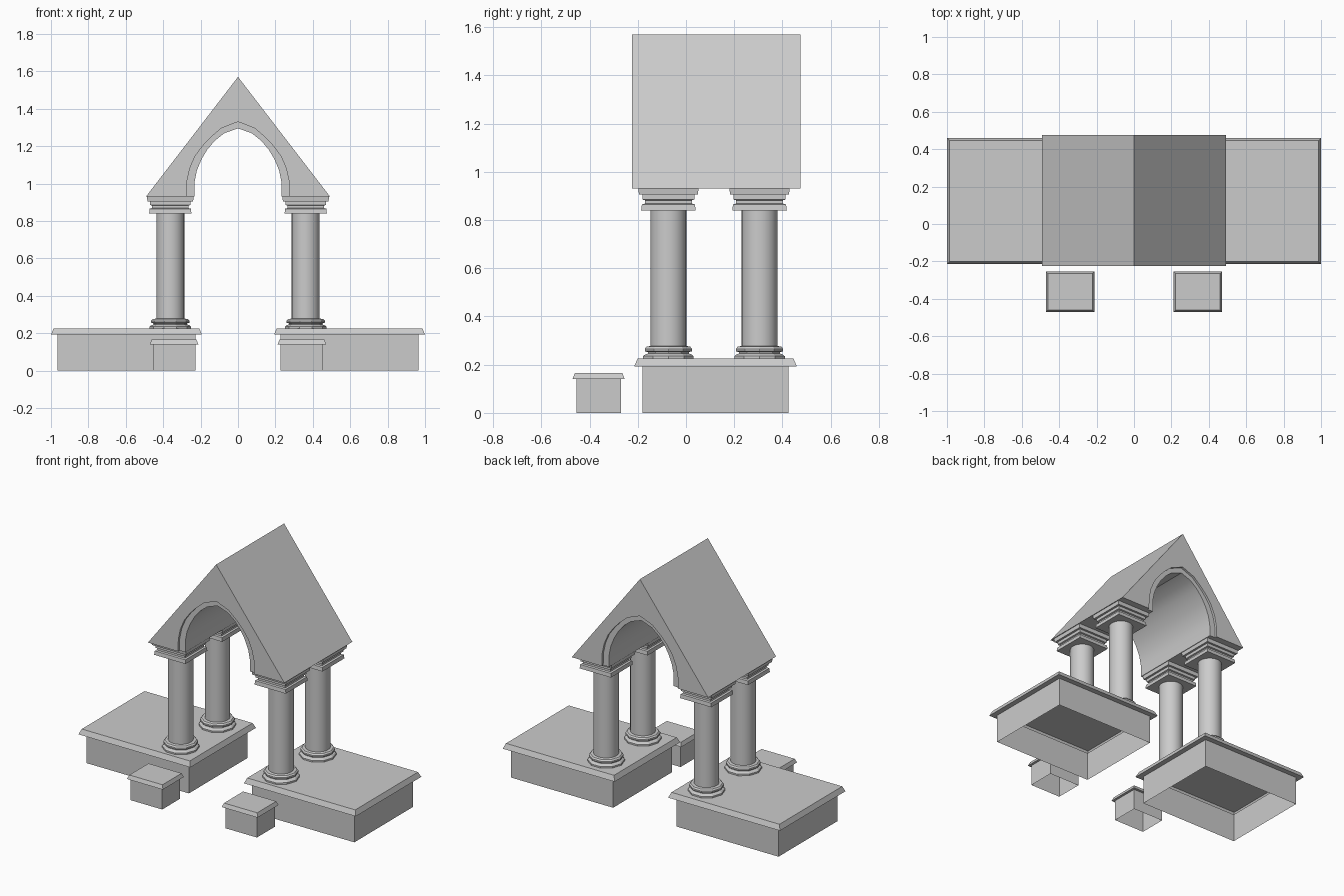
import bpy, bmesh
from math import cos, sin, tau

if "Cube" in bpy.data.objects:
    bpy.data.objects.remove(bpy.data.objects["Cube"])


def finish(name, bm, smooth=False):
    bmesh.ops.remove_doubles(bm, verts=bm.verts, dist=1e-5)
    bmesh.ops.recalc_face_normals(bm, faces=bm.faces)
    me = bpy.data.meshes.new(name)
    bm.to_mesh(me)
    bm.free()
    ob = bpy.data.objects.new(name, me)
    bpy.context.collection.objects.link(ob)
    if smooth:
        bpy.context.view_layer.objects.active = ob
        ob.select_set(True)
        bpy.ops.object.shade_smooth_by_angle(angle=0.6)
        ob.select_set(False)
    return ob


def loft(bm, loops, closed=True):
    rows = [[bm.verts.new(p) for p in lp] for lp in loops]
    n = len(rows[0])
    for a, b in zip(rows, rows[1:]):
        for i in range(n if closed else n - 1):
            j = (i + 1) % n
            bm.faces.new((a[i], a[j], b[j], b[i]))
    return rows


def rect(x0, x1, y0, y1, grow, z):
    return [(x0 - grow, y0 - grow, z), (x1 + grow, y0 - grow, z),
            (x1 + grow, y1 + grow, z), (x0 - grow, y1 + grow, z)]


def ring(cx, cy, r, z, n):
    return [(cx + r * cos(tau * i / n), cy + r * sin(tau * i / n), z) for i in range(n)]


# Plinth: open-bottomed box with an overhanging bevelled cap
def plinth(name, x0, x1, y0, y1, steps):
    bm = bmesh.new()
    rows = loft(bm, [rect(x0, x1, y0, y1, g, z) for g, z in steps])
    bm.faces.new(rows[-1])
    finish(name, bm)


# Column: turned base, round shaft, stepped square capital
BASE = [(.11, .225), (.11, .235), (.102, .242), (.09, .246), (.09, .252),
        (.103, .256), (.103, .266), (.095, .275), (.075, .278)]
CAPITAL = [(.075, .84), (.113, .84), (.110, .865), (.098, .868), (.098, .882),
           (.108, .885), (.108, .905), (.122, .905), (.125, .93)]


def column(tag, cx, cy):
    bm = bmesh.new()
    rows = loft(bm, [ring(cx, cy, r, z, 10) for r, z in BASE])
    bm.faces.new(rows[0])
    bm.faces.new(rows[-1])
    finish("column_base_" + tag, bm)
    bm = bmesh.new()
    loft(bm, [ring(cx, cy, .075, z, 24) for z in (.27, .85)])
    finish("column_shaft_" + tag, bm, True)
    bm = bmesh.new()
    rows = loft(bm, [rect(cx, cx, cy, cy, g, z) for g, z in CAPITAL])
    bm.faces.new(rows[0])
    bm.faces.new(rows[-1])
    finish("column_capital_" + tag, bm)


for side, s in (("left", -1), ("right", 1)):
    xs = sorted((s * .228, s * .965))
    plinth("large_plinth_" + side, *xs, -.18, .425,
           [(0, 0), (0, .192), (.035, .192), (.021, .225)])
    xs = sorted((s * .228, s * .455))
    plinth("small_block_" + side, *xs, -.455, -.27,
           [(0, 0), (0, .14), (.016, .14), (.006, .165)])
    column("front_" + side, s * .362, -.073)
    column("back_" + side, s * .362, .305)

# Gabled roof with a pointed vault and recessed rim at each end
Y0, Y1, D = -.225, .475, .015
OUTER = [(.275, .93), (.273, 1.01), (.258, 1.08), (.23, 1.145), (.19, 1.2),
         (.15, 1.243), (.09, 1.295), (0, 1.33)]
INNER = [(.233, .93), (.232, 1.01), (.22, 1.07), (.195, 1.13), (.165, 1.18),
         (.125, 1.228), (.075, 1.268), (0, 1.295)]


def arch(half, y):
    full = [(-x, z) for x, z in half] + [p for p in half[-2::-1]]
    return [(x, y, z) for x, z in full]


bm = bmesh.new()
rows = loft(bm, [arch(OUTER, Y0), arch(OUTER, Y0 + D), arch(INNER, Y0 + D),
                 arch(INNER, Y1 - D), arch(OUTER, Y1 - D), arch(OUTER, Y1)], False)
slope = loft(bm, [[(-.492, y, .93), (0, y, 1.57), (.492, y, .93)] for y in (Y0, Y1)], False)
mid = len(OUTER) - 1
for gable, rim in ((slope[0], rows[0]), (slope[1], rows[-1])):
    bm.faces.new([gable[0], gable[1]] + rim[mid::-1])
    bm.faces.new([gable[2], gable[1]] + rim[mid:])
for e, k in ((0, 0), (2, -1)):
    bm.faces.new([slope[0][e]] + [r[k] for r in rows] + [slope[1][e]])
finish("gabled_roof", bm, True)
